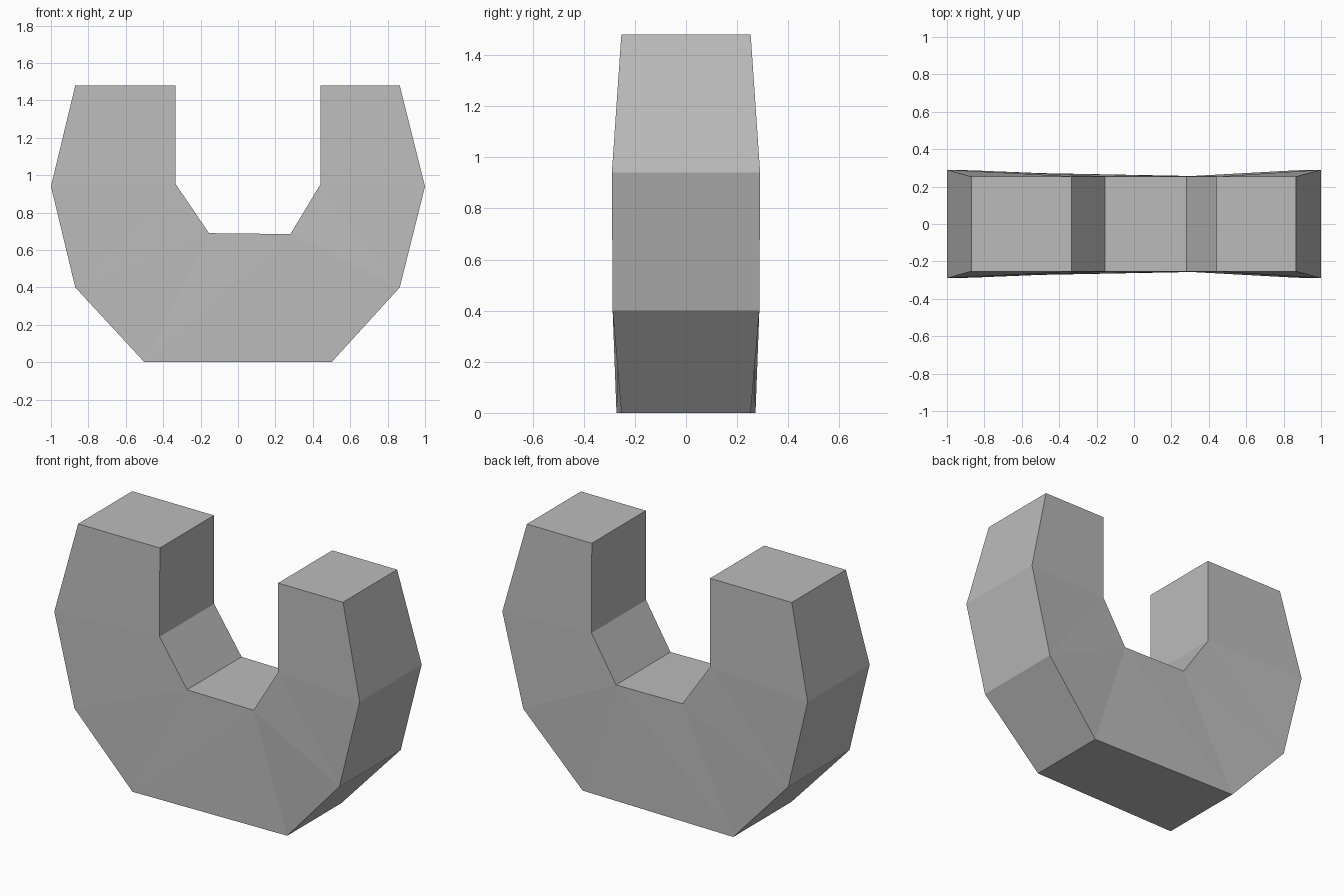
import bpy
import bmesh

cube = bpy.data.objects.get("Cube")
if cube:
    bpy.data.objects.remove(cube, do_unlink=True)

grey = bpy.data.materials.new("plain grey")
grey.use_nodes = True
colour = (0.5, 0.5, 0.5, 1)
grey.diffuse_color = colour
grey.node_tree.nodes["Principled BSDF"].inputs["Base Color"].default_value = colour

# Outline stations: x, z, half depth, from the wide arm round to the narrow arm
outer = [(-0.87, 1.48, 0.253), (-1, 0.94, 0.29), (-0.87, 0.4, 0.287), (-0.5, 0, 0.272),
         (0.5, 0, 0.253), (0.865, 0.4, 0.287), (1, 0.94, 0.29), (0.865, 1.48, 0.253)]
inner = [(-0.335, 1.48, 0.253), (-0.335, 0.955, 0.255), (-0.155, 0.69, 0.255),
         (0.28, 0.685, 0.255), (0.44, 0.95, 0.255), (0.44, 1.48, 0.253)]

bm = bmesh.new()


def make_points(stations, side):
    return [bm.verts.new((x, side * d, z)) for x, z, d in stations]


# Front and back walls: panels joining the outer edge to the inner edge
walls = []
for side in (-1, 1):
    o, i = make_points(outer, side), make_points(inner, side)
    panels = [(o[0], o[1], i[1], i[0]), (o[1], o[2], i[1]), (o[2], i[2], i[1]),
              (o[2], o[3], i[2]), (o[3], i[3], i[2]), (o[3], o[4], i[3]),
              (o[4], o[5], i[3]), (o[5], i[4], i[3]), (o[5], o[6], i[4]),
              (o[6], o[7], i[5], i[4])]
    for panel in panels:
        bm.faces.new(panel)
    walls.append(o + i[::-1])

# Rim bridging the two walls all the way round
front, back = walls
for k in range(len(front)):
    n = (k + 1) % len(front)
    bm.faces.new((front[k], front[n], back[n], back[k]))

bmesh.ops.recalc_face_normals(bm, faces=bm.faces)
mesh = bpy.data.meshes.new("horseshoe_block")
bm.to_mesh(mesh)
bm.free()
mesh.materials.append(grey)
block = bpy.data.objects.new("horseshoe_block", mesh)
bpy.context.collection.objects.link(block)
